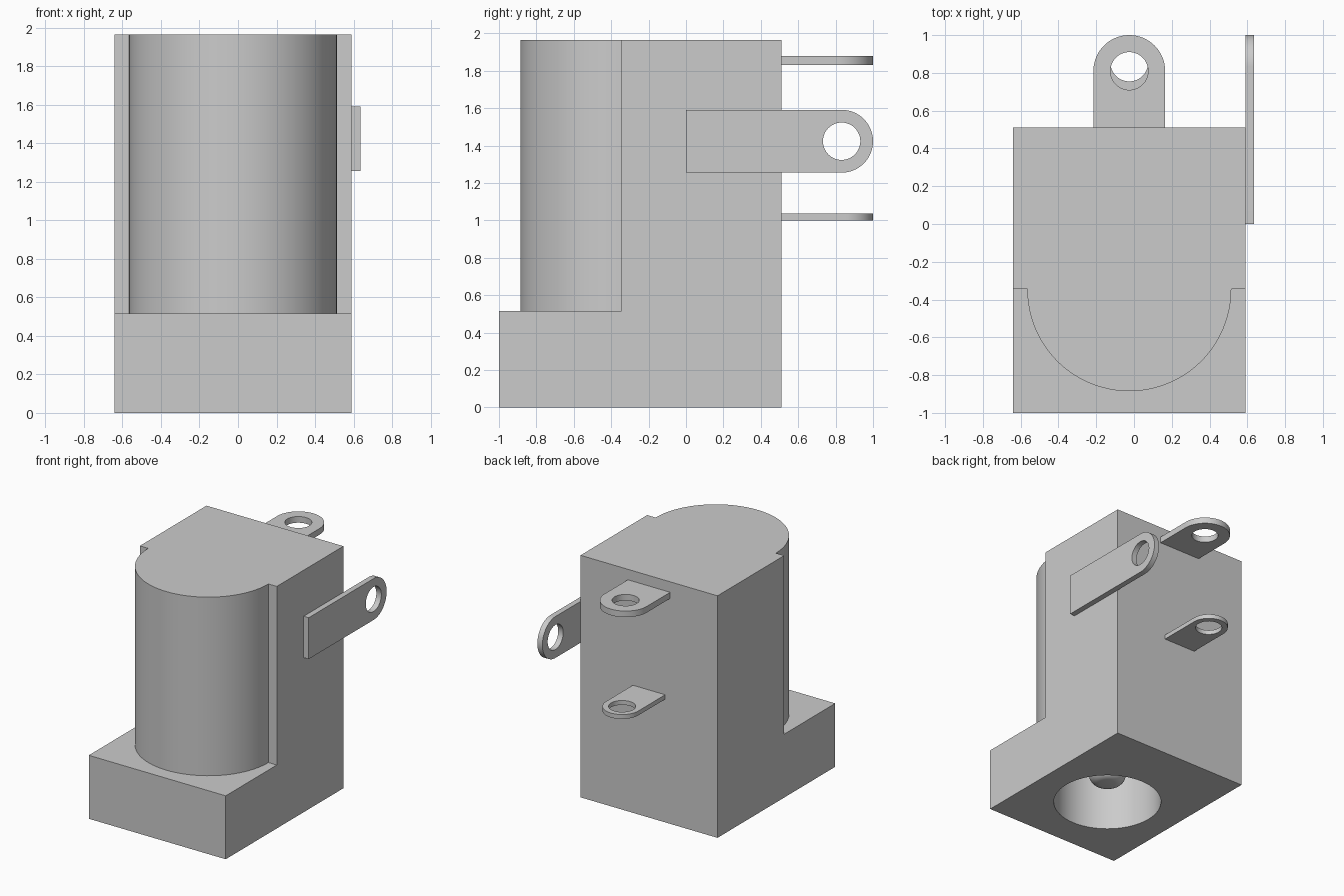
import bpy, bmesh, math
from mathutils import Matrix

if "Cube" in bpy.data.objects:
    bpy.data.objects.remove(bpy.data.objects["Cube"], do_unlink=True)

CX, CY = -0.025, -0.345          # axis of the barrel and socket
TOP, STEP = 1.965, 0.515         # full height, height of the front ledge

grey = bpy.data.materials.new("light grey")
grey.use_nodes = True
COLOUR = (0.6, 0.6, 0.6, 1)
grey.diffuse_color = COLOUR
grey.node_tree.nodes["Principled BSDF"].inputs["Base Color"].default_value = COLOUR


def arc(cx, cy, r, start, end, n):
    """Points along an arc, angles in degrees."""
    angles = [math.radians(start + (end - start) * i / n) for i in range(n + 1)]
    return [(cx + r * math.cos(a), cy + r * math.sin(a)) for a in angles]


def prism(name, outline, z0, z1):
    """Extrude a flat outline from z0 to z1."""
    bm = bmesh.new()
    face = bm.faces.new([bm.verts.new((x, y, z0)) for x, y in outline])
    new = bmesh.ops.extrude_face_region(bm, geom=[face])["geom"]
    bmesh.ops.translate(bm, vec=(0, 0, z1 - z0),
                        verts=[v for v in new if isinstance(v, bmesh.types.BMVert)])
    bmesh.ops.recalc_face_normals(bm, faces=bm.faces)
    mesh = bpy.data.meshes.new(name)
    bm.to_mesh(mesh)
    bm.free()
    mesh.materials.append(grey)
    obj = bpy.data.objects.new(name, mesh)
    bpy.context.collection.objects.link(obj)
    return obj


def apply(obj, mod):
    bpy.context.view_layer.objects.active = obj
    bpy.ops.object.modifier_apply(modifier=mod.name)


def cut(obj, cutter):
    mod = obj.modifiers.new("cut", 'BOOLEAN')
    mod.operation, mod.solver, mod.object = 'DIFFERENCE', 'EXACT', cutter
    apply(obj, mod)
    bpy.data.objects.remove(cutter, do_unlink=True)


def smooth(obj):
    bpy.ops.object.select_all(action='DESELECT')
    obj.select_set(True)
    bpy.context.view_layer.objects.active = obj
    bpy.ops.object.shade_smooth_by_angle(angle=math.radians(30))


def circle(cx, cy, r, n=64):
    return arc(cx, cy, r, 0, 360, n)[:-1]


def tab(name, half_width, length, thickness):
    """Round-ended solder tab along +y, tip at y = 0, with a hole."""
    cy = -half_width
    obj = prism(name, [(-half_width, -length)] + [(half_width, -length)]
                + arc(0, cy, half_width, 0, 180, 32), 0, thickness)
    cut(obj, prism("hole cutter", circle(0, cy, 0.1, 48), -1, 1))
    smooth(obj)
    return obj


# Housing: a block with its upper front cut back to a round barrel
body = prism("housing", [(-0.64, -1), (0.59, -1), (0.59, 0.51), (-0.64, 0.51)], 0, TOP)
cut(body, prism("barrel cutter", [(-1, -1.2), (-1, CY)]
                + arc(CX, CY, 0.54, 180, 360, 48) + [(1, CY), (1, -1.2)], STEP, 3))

# Plug socket open at the bottom
cut(body, prism("socket cutter", circle(CX, CY, 0.408), -0.5, 1.35))
smooth(body)

# Centre pin with a rounded tip
pin = prism("centre_pin", circle(CX, CY, 0.14, 48), 0.16, 1.36)
bevel = pin.modifiers.new("round tip", 'BEVEL')
bevel.width, bevel.segments = 0.08, 5
bevel.limit_method, bevel.angle_limit = 'ANGLE', math.radians(40)
apply(pin, bevel)
smooth(pin)

# Two flat tabs on the back
tab("upper_back_tab", 0.19, 0.49, 0.05).location = (CX, 1, 1.83)
tab("lower_back_tab", 0.145, 0.49, 0.036).location = (CX, 1, 1.0)

# Upright tab on the left side
side = tab("side_tab", 0.168, 1.0, 0.045)
side.matrix_world = Matrix.Translation((0.59, 1, 1.423)) @ Matrix.Rotation(math.radians(90), 4, 'Y')
